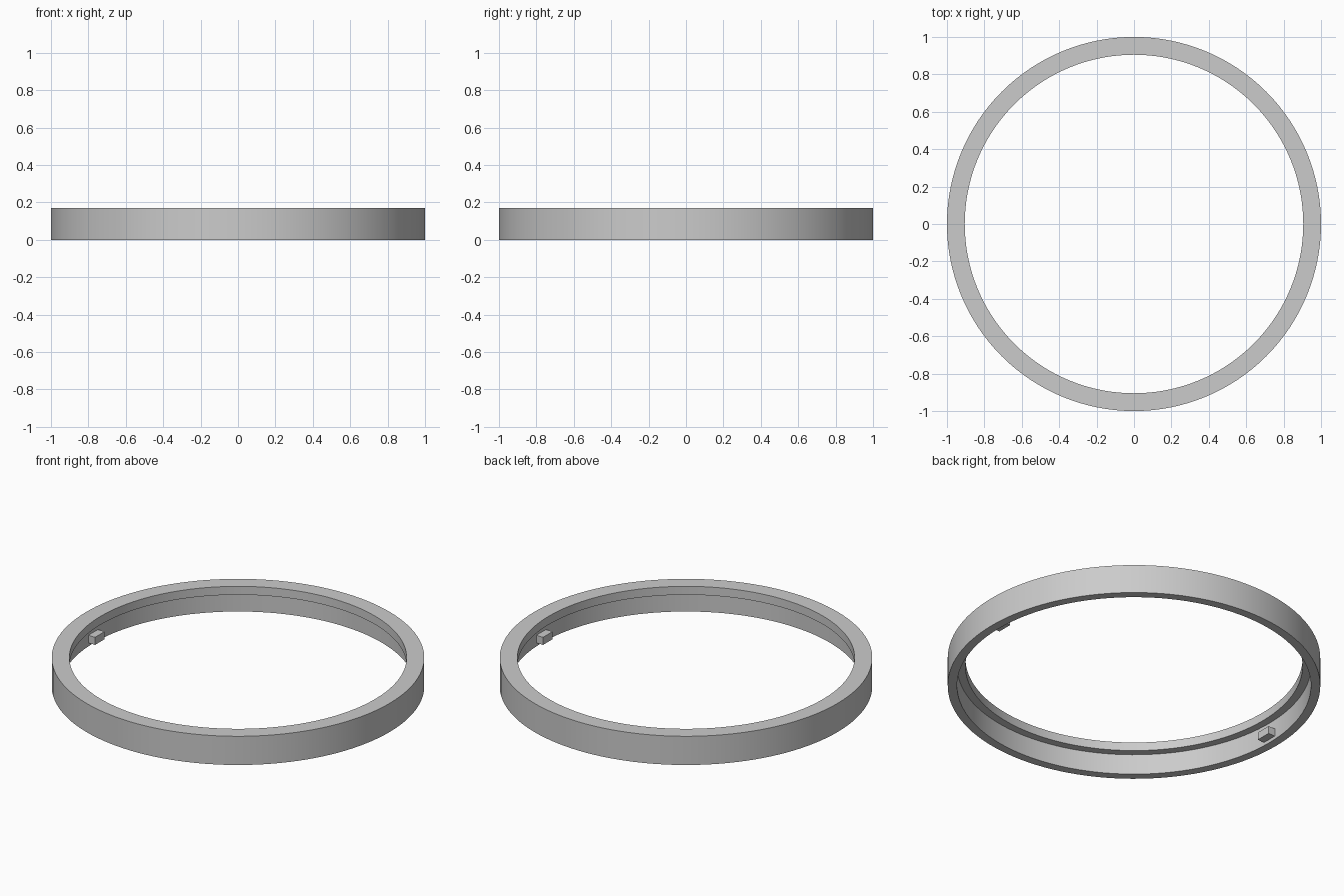
import bpy, bmesh, math
from mathutils import Matrix

if "Cube" in bpy.data.objects:
    bpy.data.objects.remove(bpy.data.objects["Cube"])

OUTER, WALL, LIP = 1.0, 0.95, 0.905
HEIGHT, LIP_BASE = 0.17, 0.12
SIDES = 128

# Single grey plastic
grey = bpy.data.materials.new("grey_plastic")
grey.use_nodes = True
colour = (0.6, 0.6, 0.6, 1)
grey.diffuse_color = colour
grey.node_tree.nodes["Principled BSDF"].inputs["Base Color"].default_value = colour


def add_object(name, bm):
    bmesh.ops.recalc_face_normals(bm, faces=bm.faces)
    mesh = bpy.data.meshes.new(name)
    bm.to_mesh(mesh)
    bm.free()
    mesh.materials.append(grey)
    obj = bpy.data.objects.new(name, mesh)
    bpy.context.collection.objects.link(obj)
    return obj


# Ring: stepped cross-section revolved around z
profile = [(OUTER, 0), (OUTER, HEIGHT), (LIP, HEIGHT),
           (LIP, LIP_BASE), (WALL, LIP_BASE), (WALL, 0)]
bm = bmesh.new()
verts = [bm.verts.new((r, 0, z)) for r, z in profile]
edges = [bm.edges.new((v, verts[i - 1])) for i, v in enumerate(verts)]
bmesh.ops.spin(bm, geom=verts + edges, cent=(0, 0, 0), axis=(0, 0, 1),
               angle=math.tau, steps=SIDES, use_merge=True)
bmesh.ops.remove_doubles(bm, verts=bm.verts, dist=1e-4)
ring = add_object("ring", bm)
bpy.context.view_layer.objects.active = ring
ring.select_set(True)
bpy.ops.object.shade_smooth_by_angle(angle=math.radians(30))

# Two small locking tabs inside the wall, below the lip
TAB_WIDTH, TAB_BASE, TAB_TOP = 0.09, 0.02, 0.065
TAB_BACK = WALL + 0.01
for side, name in ((1, "left_tab"), (-1, "right_tab")):
    bm = bmesh.new()
    size = (TAB_BACK - LIP, TAB_WIDTH, TAB_TOP - TAB_BASE)
    centre = (side * (TAB_BACK + LIP) / 2, 0, (TAB_TOP + TAB_BASE) / 2)
    bmesh.ops.create_cube(bm, size=1, matrix=Matrix.Translation(centre) @ Matrix.Diagonal((*size, 1)))
    add_object(name, bm)
